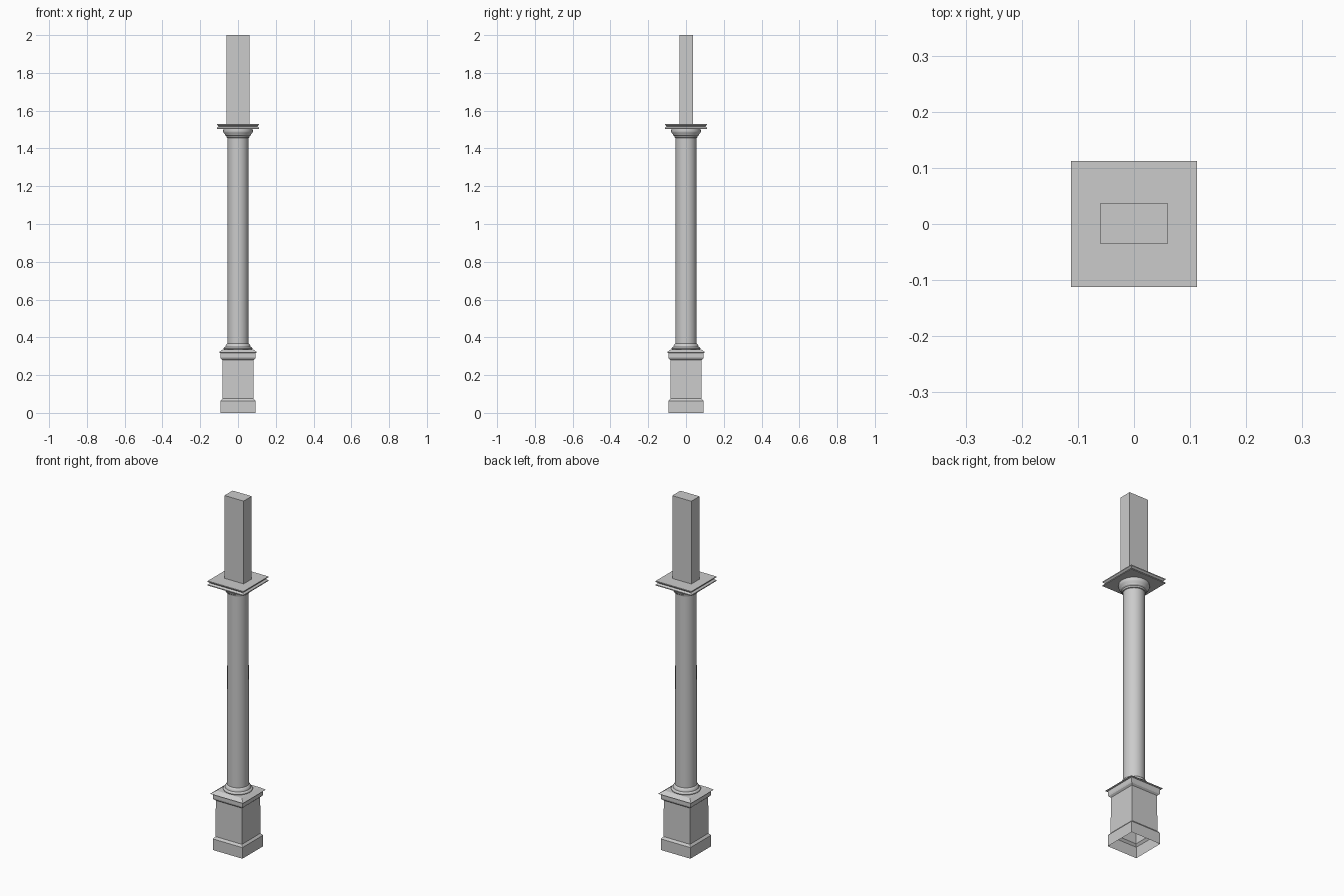
import bpy, bmesh, math

if "Cube" in bpy.data.objects:
    bpy.data.objects.remove(bpy.data.objects["Cube"])


def sweep(name, profile, sides, cap_top=False, cap_bottom=False, smooth=False):
    """Stack rings of (half width or radius, z); 4 sides gives a square section."""
    bm = bmesh.new()
    square = sides == 4
    rings = []
    for r, z in profile:
        rad = r * math.sqrt(2) if square else r
        off = math.pi / 4 if square else 0
        rings.append([bm.verts.new((rad * math.cos(off + 2 * math.pi * i / sides),
                                    rad * math.sin(off + 2 * math.pi * i / sides), z))
                      for i in range(sides)])
    for a, b in zip(rings, rings[1:]):
        for i in range(sides):
            j = (i + 1) % sides
            bm.faces.new((a[i], a[j], b[j], b[i]))
    if cap_top:
        bm.faces.new(rings[-1])
    if cap_bottom:
        bm.faces.new(rings[0][::-1])
    mesh = bpy.data.meshes.new(name)
    bm.to_mesh(mesh)
    bm.free()
    obj = bpy.data.objects.new(name, mesh)
    bpy.context.collection.objects.link(obj)
    if smooth:
        bpy.ops.object.select_all(action='DESELECT')
        obj.select_set(True)
        bpy.context.view_layer.objects.active = obj
        bpy.ops.object.shade_smooth_by_angle(angle=math.radians(30))
    return obj


# Square pedestal, open underneath, with plinth, moulding and sloped cap
sweep("pedestal", [(0.093, 0), (0.093, 0.063), (0.083, 0.075), (0.082, 0.28),
                   (0.091, 0.288), (0.093, 0.295), (0.093, 0.318),
                   (0.103, 0.32), (0.08, 0.336)], 4, cap_top=True)

# Round column with base ring and capital mouldings
sweep("column", [(0.074, 0.335), (0.077, 0.34), (0.074, 0.346), (0.067, 0.35),
                 (0.066, 0.356), (0.062, 0.363), (0.056, 0.368),
                 (0.055, 1.455), (0.060, 1.457), (0.062, 1.465),
                 (0.068, 1.47), (0.070, 1.476), (0.077, 1.484),
                 (0.079, 1.492), (0.077, 1.502), (0.077, 1.508)], 48, smooth=True)

# Square slab on the capital with a grooved edge
sweep("capital_slab", [(0.112, 1.504), (0.112, 1.509), (0.103, 1.517),
                       (0.112, 1.525), (0.112, 1.53)], 4, True, True)

# Rectangular upper post
bpy.ops.mesh.primitive_cube_add(size=1, location=(0, 0.001, 1.765))
post = bpy.context.object
post.name = "upper_post"
post.scale = (0.12, 0.073, 0.47)
